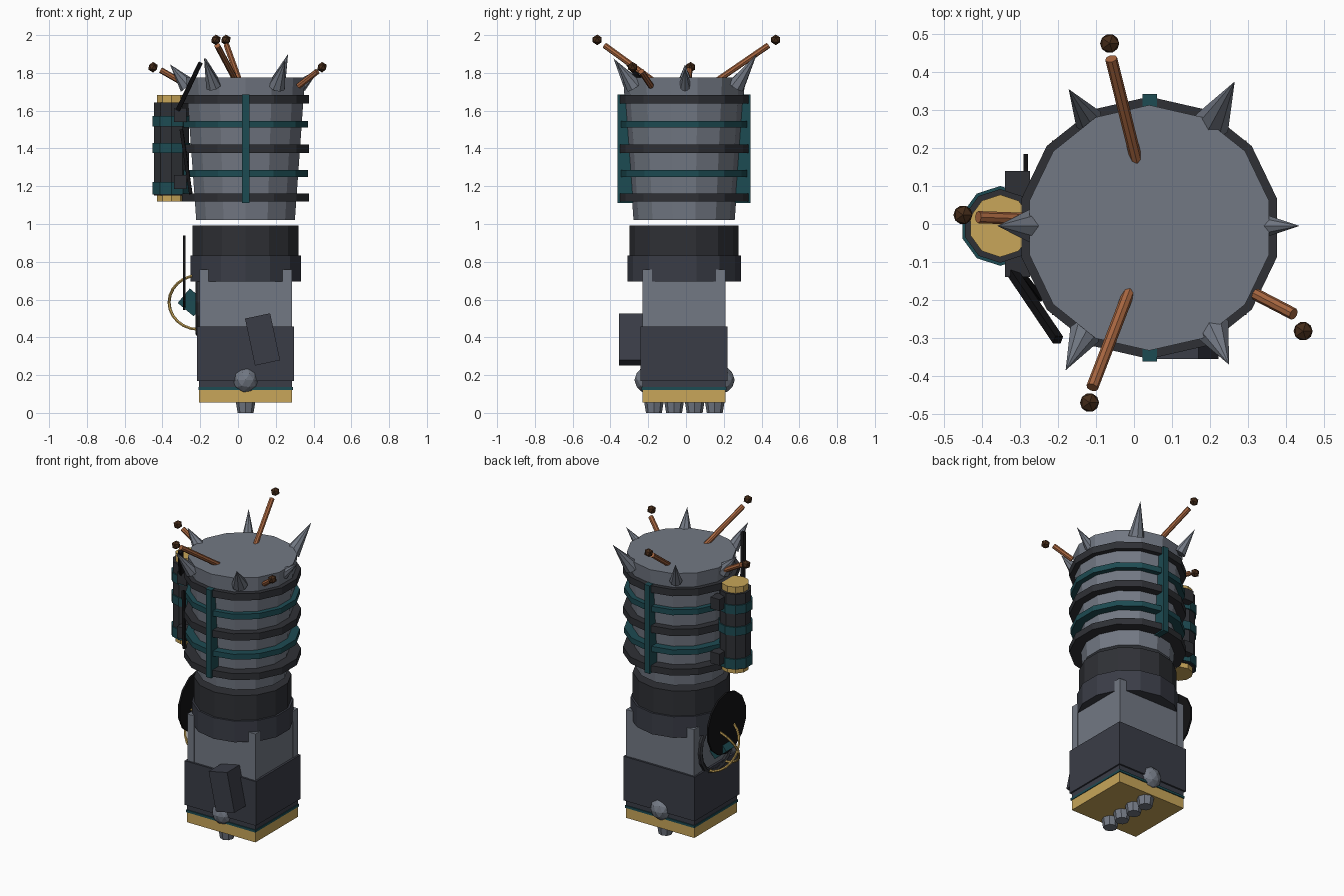
import bpy, bmesh, math
from mathutils import Vector, Matrix

if "Cube" in bpy.data.objects:
    bpy.data.objects.remove(bpy.data.objects["Cube"])

CX, CY = 0.04, -0.01  # axis of the main body


def mat(name, r, g, b):
    m = bpy.data.materials.new(name)
    m.diffuse_color = (r, g, b, 1)
    m.use_nodes = True
    m.node_tree.nodes["Principled BSDF"].inputs["Base Color"].default_value = m.diffuse_color
    return m


STEEL = mat("steel", 0.17, 0.19, 0.23)
DARK = mat("dark_metal", 0.028, 0.03, 0.036)
SLATE = mat("slate", 0.042, 0.046, 0.062)
TEAL = mat("teal", 0.012, 0.07, 0.085)
GOLD = mat("gold", 0.58, 0.38, 0.10)
BLACK = mat("black", 0.006, 0.006, 0.007)
COPPER = mat("copper", 0.38, 0.13, 0.05)
BROWN = mat("brown", 0.06, 0.025, 0.01)


def finish(name, bm, m):
    bmesh.ops.recalc_face_normals(bm, faces=bm.faces)
    me = bpy.data.meshes.new(name)
    bm.to_mesh(me)
    bm.free()
    me.materials.append(m)
    ob = bpy.data.objects.new(name, me)
    bpy.context.collection.objects.link(ob)
    return ob


def box(name, m, lo, hi, rot=None):
    lo, hi = Vector(lo), Vector(hi)
    bm = bmesh.new()
    bmesh.ops.create_cube(bm, size=1)
    M = Matrix.Translation((lo + hi) / 2) @ (rot or Matrix.Identity(4))
    bmesh.ops.transform(bm, verts=bm.verts, matrix=M @ Matrix.Diagonal((*(hi - lo), 1)))
    return finish(name, bm, m)


def drum(name, m, z0, z1, r0, r1=None, c=(CX, CY), n=14):
    # vertical cylinder or cone with a vertex on the y axis
    r1 = r0 if r1 is None else r1
    bm = bmesh.new()
    bmesh.ops.create_cone(bm, cap_ends=True, segments=n, radius1=r0, radius2=r1, depth=z1 - z0)
    spin = Matrix.Rotation(math.pi / 2, 4, 'Z')
    if abs(max(v.co.y for v in bm.verts) - max(r0, r1)) < 1e-4:
        spin = Matrix.Identity(4)
    bmesh.ops.transform(bm, verts=bm.verts, matrix=Matrix.Translation((*c, (z0 + z1) / 2)) @ spin)
    return finish(name, bm, m)


def rod(name, m, a, b, r0, r1=None, n=8):
    # cylinder or cone between two points
    a, b = Vector(a), Vector(b)
    bm = bmesh.new()
    bmesh.ops.create_cone(bm, cap_ends=True, segments=n, radius1=r0,
                          radius2=r0 if r1 is None else r1, depth=(b - a).length)
    q = (b - a).to_track_quat('Z', 'Y').to_matrix().to_4x4()
    bmesh.ops.transform(bm, verts=bm.verts, matrix=Matrix.Translation((a + b) / 2) @ q)
    return finish(name, bm, m)


def ball(name, m, c, r, sub=1):
    bm = bmesh.new()
    bmesh.ops.create_icosphere(bm, subdivisions=sub, radius=r, matrix=Matrix.Translation(c))
    return finish(name, bm, m)


def tube(name, m, pts, r, closed=False):
    cu = bpy.data.curves.new(name, 'CURVE')
    cu.dimensions = '3D'
    cu.bevel_depth, cu.bevel_resolution = r, 1
    cu.use_fill_caps = True
    s = cu.splines.new('POLY')
    s.points.add(len(pts) - 1)
    for p, co in zip(s.points, pts):
        p.co = (*co, 1)
    s.use_cyclic_u = closed
    s.use_smooth = False
    cu.materials.append(m)
    ob = bpy.data.objects.new(name, cu)
    bpy.context.collection.objects.link(ob)


def slab(name, m, hx, hy, z0, z1):
    return box(name, m, (CX - hx, CY - hy, z0), (CX + hx, CY + hy, z1))


# square lower body
slab("base_plate", GOLD, 0.246, 0.219, 0.055, 0.122)
slab("base_trim", TEAL, 0.25, 0.225, 0.122, 0.137)
slab("lower_neck", SLATE, 0.246, 0.219, 0.137, 0.17)
slab("lower_sleeve", SLATE, 0.256, 0.23, 0.17, 0.457)
slab("grip_core", STEEL, 0.242, 0.217, 0.457, 0.70)
for sx in (-1, 1):
    for sy in (-1, 1):
        x, y = CX + sx * 0.22, CY + sy * 0.194
        box("corner_post", STEEL, (x - 0.025, y - 0.025, 0.45), (x + 0.025, y + 0.025, 0.76))

# feet and side studs
for y in (-0.17, -0.063, 0.046, 0.152):
    drum("foot_pin", STEEL, 0, 0.06, 0.042, 0.052, c=(CX, y), n=8)
for y in (-0.2, 0.185):
    ball("stud", STEEL, (CX, y, 0.175), 0.073, 2)

# tilted box on the front
box("front_box", SLATE, (0.062, -0.355, 0.262), (0.198, -0.22, 0.516),
    Matrix.Rotation(math.radians(-12), 4, 'Y'))

# collars and tapered head
drum("lower_collar", SLATE, 0.695, 0.832, 0.3)
drum("upper_collar", DARK, 0.832, 0.993, 0.288)
drum("head_drum", STEEL, 1.022, 1.775, 0.268, 0.323)
for z0, z1 in ((1.12, 1.162), (1.377, 1.422), (1.637, 1.682)):
    drum("dark_hoop", DARK, z0, z1, 0.345)
for z0, z1 in ((1.25, 1.285), (1.51, 1.546)):
    drum("teal_hoop", TEAL, z0, z1, 0.338)
for s in (-1, 1):
    y0, y1 = sorted((CY + s * 0.26, CY + s * 0.352))
    box("strap", TEAL, (0.022, y0, 1.112), (0.06, y1, 1.685))

# crown of spikes
for base, tip, r in (
        ((0.33, -0.005, 1.73), (0.435, -0.005, 1.825), 0.035),
        ((0.205, 0.265, 1.73), (0.265, 0.375, 1.9), 0.048),
        ((-0.12, 0.275, 1.73), (-0.172, 0.355, 1.88), 0.038),
        ((-0.265, -0.005, 1.73), (-0.36, -0.005, 1.845), 0.048),
        ((-0.13, -0.29, 1.73), (-0.18, -0.385, 1.88), 0.042),
        ((0.205, -0.275, 1.73), (0.25, -0.37, 1.865), 0.048)):
    rod("spike", STEEL, base, tip, r, 0)

# copper sticks with round tips
for a, b, c in (
        ((0.007, 0.165, 1.76), (-0.06, 0.435, 1.945), (-0.064, 0.475, 1.975)),
        ((-0.012, -0.175, 1.76), (-0.11, -0.43, 1.945), (-0.117, -0.47, 1.975)),
        ((0.32, -0.185, 1.73), (0.42, -0.237, 1.808), (0.445, -0.282, 1.83)),
        ((-0.27, 0.013, 1.735), (-0.41, 0.018, 1.815), (-0.45, 0.024, 1.83))):
    rod("stick", COPPER, a, b, 0.016)
    ball("stick_tip", BROWN, c, 0.028)

# side canister with bands and brackets
CAN = (-0.352, -0.005)
drum("canister_caps", GOLD, 1.12, 1.682, 0.082, c=CAN, n=10)
drum("canister_body", DARK, 1.152, 1.642, 0.097, c=CAN, n=10)
for z0, z1 in ((1.157, 1.222), (1.375, 1.43), (1.515, 1.572)):
    drum("canister_band", TEAL, z0, z1, 0.105, c=CAN, n=10)
for z in (1.185, 1.54):
    for y in (-0.14, 0.07):
        box("canister_bracket", DARK, (-0.34, y, z), (-0.273, y + 0.07, z + 0.075))

# black levers beside the canister
rod("long_lever", BLACK, (-0.325, -0.12, 1.59), (-0.2, -0.305, 1.85), 0.016, n=4)
rod("short_lever", BLACK, (-0.3, -0.13, 1.5), (-0.25, -0.195, 1.16), 0.012, n=4)

# side fan: rim, wire guard, hub and thin shield disc
FZ, FX = 0.585, -0.21
ring = [(FX, CY + 0.165 * math.cos(t), FZ + 0.165 * math.sin(t))
        for t in (2 * math.pi * i / 16 for i in range(16))]
tube("fan_rim", DARK, ring, 0.016, True)
for ang in (-30, 30):
    a = math.radians(ang)
    arc = []
    for i in range(13):
        t = math.pi * (i / 12 - 0.5)
        h = 0.165 * math.sin(t)
        arc.append((FX - 0.155 * math.cos(t), CY + h * math.sin(a), FZ + h * math.cos(a)))
    tube("fan_guard", GOLD, arc, 0.008)
box("fan_hub", TEAL, (-0.3, -0.06, 0.535), (-0.19, 0.04, 0.635), Matrix.Rotation(math.radians(40), 4, 'Y'))
rod("shield_disc", BLACK, (-0.291, -0.008, 0.742), (-0.279, -0.008, 0.742), 0.197, n=14)
